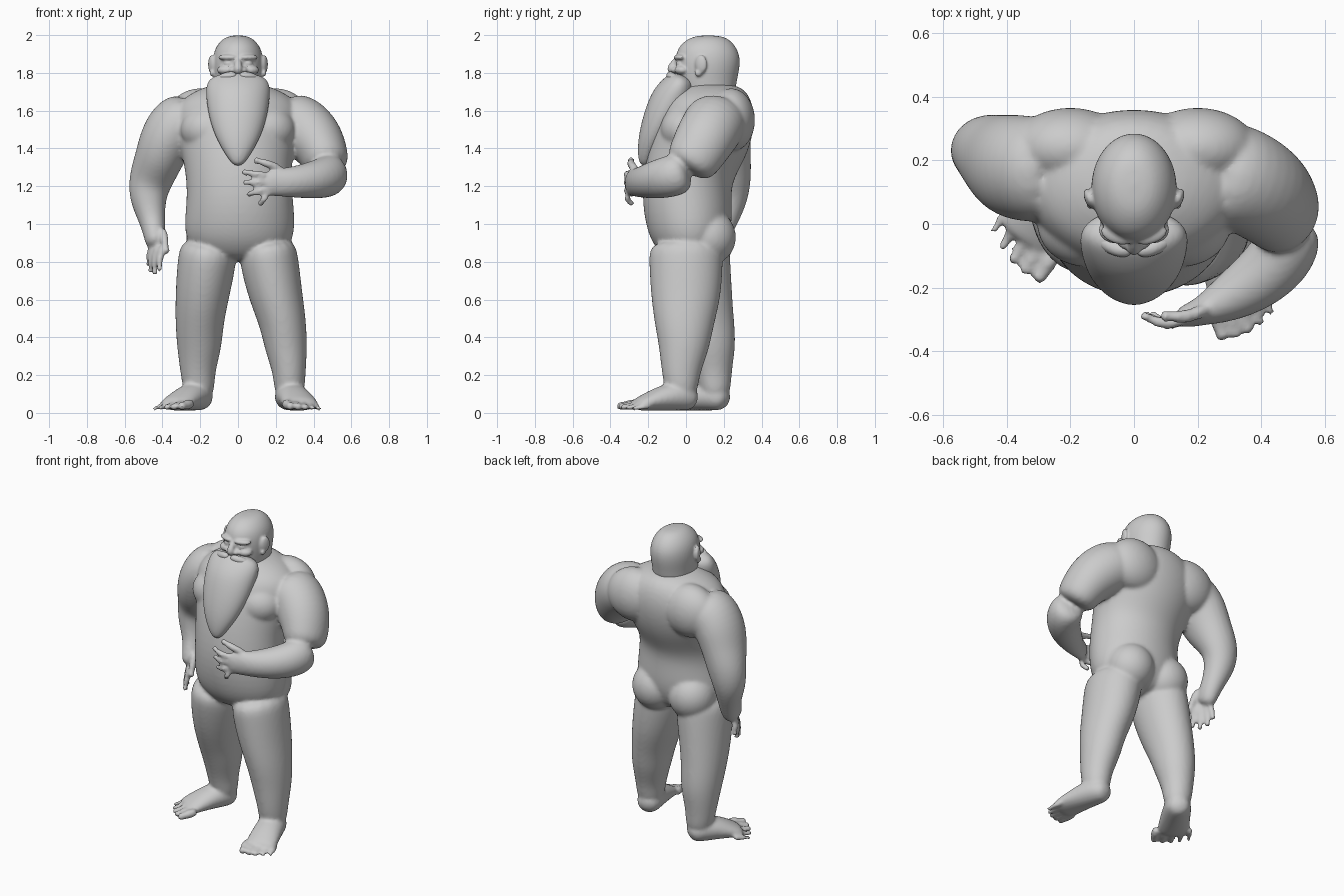
import bpy
import bmesh
import math
from mathutils import Vector, Matrix

default_cube = bpy.data.objects.get("Cube")
if default_cube:
    bpy.data.objects.remove(default_cube, do_unlink=True)

# One clay grey for the whole figure
clay = bpy.data.materials.new("clay grey")
clay.use_nodes = True
clay.diffuse_color = (0.6, 0.6, 0.6, 1)
clay.node_tree.nodes["Principled BSDF"].inputs["Base Color"].default_value = clay.diffuse_color

SIDE_AXIS = Vector((0, 1, 0))
UP_AXIS = Vector((0, 0, 1))


def loft(bm, rows, ref=SIDE_AXIS, sides=16):
    """Skin elliptical rings (x, y, z, width, depth) along a path, with rounded ends."""
    centres = [Vector(row[:3]) for row in rows]
    radii = [(row[3], row[-1]) for row in rows]
    rings = []
    last = len(rows) - 1
    for i, centre in enumerate(centres):
        tangent = (centres[min(i + 1, last)] - centres[max(i - 1, 0)]).normalized()
        across = tangent.cross(ref).normalized()
        deep = across.cross(tangent)
        ring = []
        for k in range(sides):
            angle = math.tau * k / sides
            offset = across * radii[i][0] * math.cos(angle) + deep * radii[i][1] * math.sin(angle)
            ring.append(bm.verts.new(centre + offset))
        rings.append(ring)
    for low, high in zip(rings, rings[1:]):
        for k in range(sides):
            n = (k + 1) % sides
            bm.faces.new((low[k], low[n], high[n], high[k]))
    bm.faces.new(rings[0][::-1])
    bm.faces.new(rings[-1])


def ball(bm, centre, size, turn=0):
    """Ellipsoid, optionally turned about the vertical."""
    matrix = Matrix.Translation(centre) @ Matrix.Rotation(turn, 4, "Z") @ Matrix.Diagonal((*size, 1))
    bmesh.ops.create_uvsphere(bm, u_segments=16, v_segments=10, radius=1, matrix=matrix)


def digit(bm, base, tip, radius, bend=(0, 0, 0)):
    """Finger or toe: a tapering tube with a rounded tip and a bent knuckle."""
    a, b = Vector(base), Vector(tip)
    middle = (a + b) / 2 + Vector(bend)
    loft(bm, [(*a, radius), (*middle, radius), (*b, radius * 0.85)], Vector((0.3, 0.5, 0.8)), 10)
    ball(bm, b, [radius * 0.85] * 3)


def finish(name, bm, voxel, smooth):
    """Turn the parts into one blended skin."""
    bmesh.ops.recalc_face_normals(bm, faces=bm.faces)
    mesh = bpy.data.meshes.new(name)
    bm.to_mesh(mesh)
    bm.free()
    mesh.materials.append(clay)
    obj = bpy.data.objects.new(name, mesh)
    bpy.context.collection.objects.link(obj)
    obj.modifiers.new("round", "SUBSURF").levels = 2
    obj.modifiers["round"].render_levels = 2
    skin = obj.modifiers.new("skin", "REMESH")
    skin.mode = "VOXEL"
    skin.voxel_size = voxel
    skin.use_smooth_shade = True
    blend = obj.modifiers.new("blend", "SMOOTH")
    blend.iterations = smooth
    blend.factor = 0.5
    return obj


# Torso with chest, buttocks and the slope of the neck
body = bmesh.new()
loft(body, [
    (0, .03, .80, .17, .12), (0, .03, .88, .27, .19), (.01, .02, .98, .3, .23),
    (.01, 0, 1.15, .28, .24), (0, .02, 1.3, .28, .24), (0, .08, 1.45, .32, .26),
    (0, .13, 1.58, .35, .25), (0, .17, 1.67, .29, .2), (0, .17, 1.75, .13, .13),
], sides=24)
for side in (-1, 1):
    ball(body, (side * .13, .12, .93), (.15, .15, .15))
    ball(body, (side * .15, 0, 1.5), (.16, .14, .13))
    ball(body, (side * .2, .24, 1.55), (.19, .13, .17))

# Legs: the right one steps back
loft(body, [
    (.15, .0, .92, .15, .2), (.165, 0, .8, .16, .2), (.2, 0, .62, .145, .19),
    (.24, -.01, .47, .125, .16), (.255, -.01, .34, .115, .135),
    (.275, -.03, .2, .085, .1), (.27, -.02, .06, .08, .08),
])
loft(body, [
    (-.15, .03, .92, .15, .2), (-.165, .04, .8, .16, .2), (-.19, .07, .62, .145, .18),
    (-.205, .11, .47, .13, .15), (-.205, .14, .34, .12, .13),
    (-.215, .15, .2, .09, .09), (-.2, .16, .06, .08, .08),
])


def foot(heel, big, little):
    """Wedge from heel to ball of the foot, with five toes fanned across the front."""
    heel, big, little = Vector(heel), Vector(big), Vector(little)
    front = (big + little) / 2
    rows = []
    for along, wide, high in ((0, .055, .05), (.2, .085, .085), (.5, .09, .07), (.78, .1, .042), (.9, .09, .03)):
        spot = heel.lerp(front, along)
        rows.append((spot.x, spot.y, high + .01, wide, high))
    loft(body, rows, UP_AXIS)
    forward = (front - heel).normalized()
    for i in range(5):
        tip = big.lerp(little, i / 4) + forward * .02 * math.sin(math.pi * i / 4)
        radius = .028 - .003 * i
        tip.z = radius + .008
        digit(body, tip - forward * .1 + Vector((0, 0, .015)), tip, radius)


foot((.25, .06, 0), (.275, -.345, 0), (.43, -.275, 0))
foot((-.17, .22, 0), (-.295, -.165, 0), (-.44, -.02, 0))

# Left arm folded across the belly
loft(body, [
    (.22, .17, 1.56, .15, .17), (.33, .15, 1.53, .17, .17), (.41, .1, 1.45, .16, .165), (.46, .05, 1.36, .13, .15),
    (.48, 0, 1.28, .115, .13),
])
loft(body, [
    (.5, .02, 1.28, .1, .11), (.48, -.09, 1.25, .11, .115), (.39, -.18, 1.23, .1, .1),
    (.27, -.25, 1.22, .07, .08), (.2, -.28, 1.22, .04, .075), (.13, -.3, 1.21, .035, .065),
], UP_AXIS)
digit(body, (.24, -.26, 1.28), (.1, -.29, 1.335), .024, (0, -.02, .01))
for base_z, tip_x, tip_z in ((1.255, .035, 1.275), (1.22, .04, 1.22), (1.185, .06, 1.16), (1.16, .12, 1.11)):
    digit(body, (.16, -.3, base_z), (tip_x, -.29, tip_z), .021, (0, -.025, 0))

# Right arm hanging at the side
loft(body, [
    (-.22, .18, 1.56, .15, .17), (-.32, .17, 1.53, .17, .17), (-.38, .18, 1.45, .15, .17), (-.42, .2, 1.34, .13, .15),
    (-.465, .24, 1.23, .12, .11), (-.48, .23, 1.13, .1, .1), (-.455, .2, 1.02, .07, .075),
    (-.44, .16, .94, .06, .075), (-.44, .13, .87, .045, .065),
])
digit(body, (-.4, .12, .98), (-.38, .06, .86), .024)
for x, y, tip_z in ((-.47, .17, .79), (-.46, .13, .755), (-.44, .085, .745), (-.415, .045, .765)):
    digit(body, (x + .02, y * .6 + .05, .89), (x, y, tip_z), .021, (-.01, 0, 0))
finish("body", body, .011, 6)

# Bald head with brow, cheeks, nose and ears
head = bmesh.new()
loft(head, [
    (0, .13, 1.64, .12, .13), (0, .11, 1.74, .125, .16), (0, .11, 1.83, .138, .175),
    (0, .12, 1.91, .132, .17), (0, .125, 1.965, .1, .13), (0, .125, 2, .05, .07),
], sides=24)
loft(head, [(0, -.04, 1.88, .016), (0, -.065, 1.85, .02), (0, -.085, 1.82, .026), (0, -.06, 1.795, .02)], sides=10)
for side in (-1, 1):
    ball(head, (side * .03, -.055, 1.815), (.02, .025, .018))
    ball(head, (side * .055, -.035, 1.882), (.055, .028, .016), side * .35)
    ball(head, (side * .07, -.025, 1.815), (.045, .035, .025), side * .5)
    ball(head, (side * .055, -.035, 1.85), (.026, .018, .014), side * .4)
    ball(head, (side * .14, .08, 1.845), (.016, .034, .05), side * -.35)
    ball(head, (side * .138, .065, 1.8), (.012, .02, .02))
finish("head", head, .007, 3)

# Long beard tapering to a point, swept forward
beard = bmesh.new()
loft(beard, [
    (0, -.01, 1.79, .13, .06), (0, -.03, 1.74, .175, .09), (0, -.075, 1.66, .17, .115),
    (0, -.13, 1.56, .155, .1), (0, -.18, 1.46, .12, .075), (0, -.21, 1.38, .075, .05), (0, -.225, 1.305, .025, .025),
], sides=20)
finish("beard", beard, .009, 3)

# Moustache halves and the lower lip
moustache = bmesh.new()
for side in (-1, 1):
    loft(moustache, [
        (side * .005, -.085, 1.787, .02), (side * .05, -.085, 1.787, .025),
        (side * .1, -.055, 1.765, .025), (side * .15, -.01, 1.735, .015),
    ], UP_AXIS, 10)
ball(moustache, (0, -.105, 1.752), (.035, .02, .011))
finish("moustache", moustache, .006, 2)
